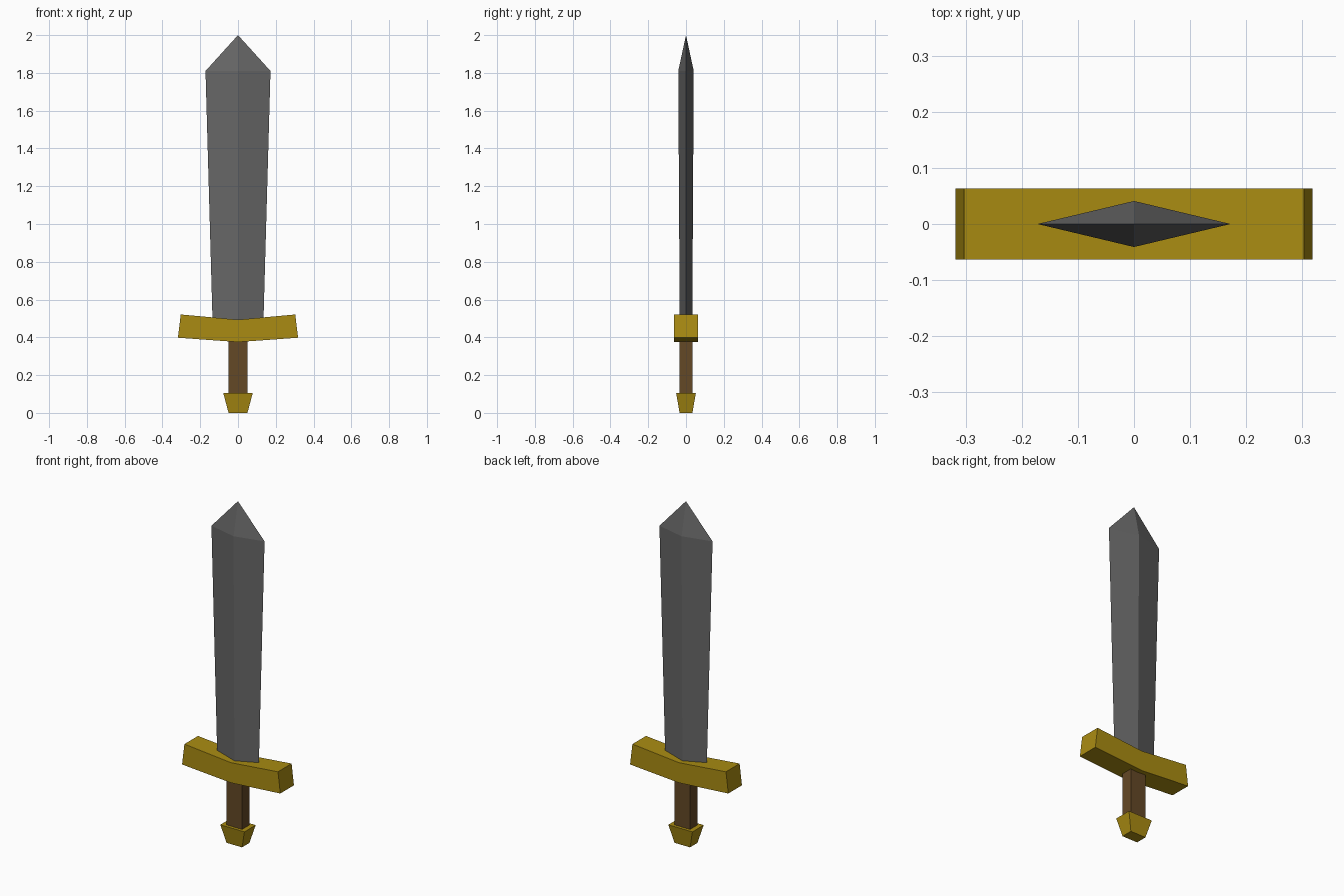
import bpy
import bmesh

if "Cube" in bpy.data.objects:
    bpy.data.objects.remove(bpy.data.objects["Cube"])


def material(name, color):
    m = bpy.data.materials.new(name)
    m.diffuse_color = (*color, 1.0)
    m.use_nodes = True
    m.node_tree.nodes["Principled BSDF"].inputs["Base Color"].default_value = m.diffuse_color
    return m


steel = material("steel grey", (0.133, 0.133, 0.133))
gold = material("dull gold", (0.40, 0.26, 0.006))
wood = material("grip brown", (0.127, 0.065, 0.019))


def skin(name, rings, mat):
    """Join equal-sized point rings into a closed, flat-shaded solid."""
    bm = bmesh.new()
    loops = [[bm.verts.new(p) for p in ring] for ring in rings]
    n = len(loops[0])
    for a, b in zip(loops, loops[1:]):
        for i in range(n):
            j = (i + 1) % n
            bm.faces.new((a[i], a[j], b[j], b[i]))
    bm.faces.new(loops[0])
    bm.faces.new(loops[-1])
    bmesh.ops.remove_doubles(bm, verts=bm.verts[:], dist=1e-5)
    bmesh.ops.recalc_face_normals(bm, faces=bm.faces[:])
    mesh = bpy.data.meshes.new(name)
    bm.to_mesh(mesh)
    bm.free()
    mesh.materials.append(mat)
    obj = bpy.data.objects.new(name, mesh)
    bpy.context.collection.objects.link(obj)
    return obj


def rect(x, y, z):
    return [(-x, -y, z), (x, -y, z), (x, y, z), (-x, y, z)]


def diamond(x, y, z):
    return [(-x, 0, z), (0, -y, z), (x, 0, z), (0, y, z)]


# Pommel, flaring upward, and the straight grip
skin("pommel", [rect(0.05, 0.034, 0), rect(0.078, 0.052, 0.105)], gold)
skin("grip", [rect(0.05, 0.034, 0.10), rect(0.05, 0.034, 0.40)], wood)

# Crossguard: a bar bent upward at both ends
sections = [(-1, 0.318, 0.398, 0.303, 0.521),
            (0, 0, 0.375, 0, 0.493),
            (1, 0.318, 0.398, 0.303, 0.521)]
skin("crossguard",
     [[(s * xb, -0.063, zb), (s * xb, 0.063, zb),
       (s * xt, 0.063, zt), (s * xt, -0.063, zt)]
      for s, xb, zb, xt, zt in sections], gold)

# Blade: diamond section widening to the shoulders, then a point
bm_obj = skin("blade", [diamond(0.134, 0.033, 0.46),
                        diamond(0.172, 0.041, 1.81)], steel)
bm = bmesh.new()
bm.from_mesh(bm_obj.data)
bm.faces.ensure_lookup_table()
cap = max(bm.faces, key=lambda f: f.calc_center_median().z)
tip = bmesh.ops.poke(bm, faces=[cap])["verts"][0]
tip.co = (0, 0, 2.0)
bm.to_mesh(bm_obj.data)
bm.free()
